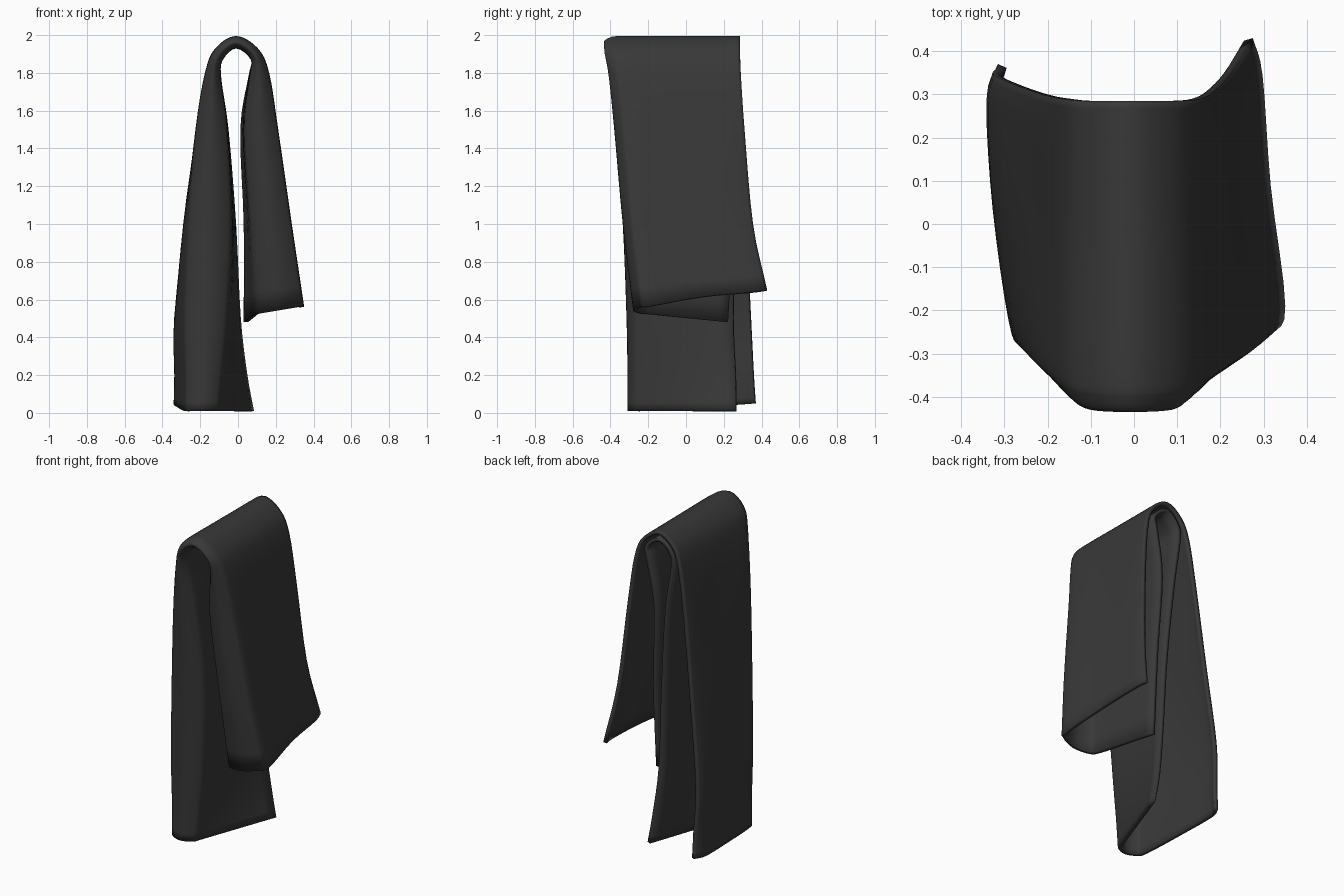
import bpy, bmesh
from mathutils import Vector

if "Cube" in bpy.data.objects:
    bpy.data.objects.remove(bpy.data.objects["Cube"])

# Stations along the towel, from the left hem over the rail to the right hem:
# outer x (back, front), inner x (front, back), outer z, inner z,
# y of the front fold, y of the outer back edge, y of the inner back edge
STATIONS = [
    (-.315, -.285, -.09, .085, .05, .01, -.31, .37, .26),
    (-.318, -.285, -.075, .05, .20, .20, -.31, .36, .26),
    (-.325, -.29, -.05, .015, .50, .50, -.315, .345, .25),
    (-.27, -.27, -.03, -.01, 1.0, 1.0, -.335, .32, .26),
    (-.212, -.225, -.055, -.05, 1.5, 1.5, -.375, .30, .28),
    (-.168, -.175, -.09, -.09, 1.8, 1.78, -.41, .29, .28),
    (-.115, -.12, -.08, -.08, 1.93, 1.87, -.43, .285, .28),
    (-.01, -.01, -.01, -.01, 1.995, 1.93, -.435, .285, .285),
    (.1, .105, .068, .068, 1.93, 1.87, -.43, .285, .28),
    (.155, .165, .06, .055, 1.8, 1.78, -.41, .29, .28),
    (.19, .213, .03, .012, 1.5, 1.5, -.38, .31, .27),
    (.23, .285, .06, .03, 1.0, 1.0, -.335, .355, .25),
    (.275, .35, .085, .03, .65, .48, -.28, .43, .22),
]
HEM_SLOPE = {0: (1, 0), len(STATIONS) - 1: (.5, .24)}
THICKNESS = .022


def section(i):
    """Folded cross-section: outer layer, rounded front fold, inner layer."""
    ob, of, nf, nb, zo, zi, yf, yo, yi = STATIONS[i]
    so, si = HEM_SLOPE.get(i, (0, 0))
    outer_back, inner_back = Vector((ob, yo, zo)), Vector((nb, yi, zi))
    outer_front = Vector((of, yf + .09, zo + (zi - zo) * so))
    inner_front = Vector((nf, yf + .09, zi + (zo - zi) * si))
    # the outer back edge curls slightly inwards
    curl = outer_back.lerp(outer_front, .14)
    curl.x += (-.03 if i < 7 else .02) * max(0, abs(i - 7) - 2) / 5
    mid = outer_back.lerp(outer_front, .55)
    mid.x += (-.02 if i < 4 else 0)
    mid.z += .012 if i == 12 else 0
    pts = [outer_back, curl, mid, outer_front]
    for u, dy in ((.13, .03), (.5, 0), (.87, .03)):
        p = outer_front.lerp(inner_front, u)
        p.y = yf + dy
        pts.append(p)
    return pts + [inner_front, inner_front.lerp(inner_back, .5), inner_back]


def smooth_path(pts, n):
    """Catmull-Rom curve through the points, n steps per span."""
    ext = [2 * pts[0] - pts[1]] + pts + [2 * pts[-1] - pts[-2]]
    out = []
    for a, b, c, d in zip(ext, ext[1:], ext[2:], ext[3:]):
        for k in range(n):
            t = k / n
            out.append(.5 * (2 * b + (c - a) * t + (2 * a - 5 * b + 4 * c - d) * t * t
                             + (3 * b - a - 3 * c + d) * t ** 3))
    return out + [pts[-1]]


# Cloth surface
rows = [smooth_path(section(i), 4) for i in range(len(STATIONS))]
columns = [smooth_path(list(col), 4) for col in zip(*rows)]

bm = bmesh.new()
grid = [[bm.verts.new(p) for p in col] for col in columns]
for c0, c1 in zip(grid, grid[1:]):
    for j in range(len(c0) - 1):
        bm.faces.new((c0[j], c0[j + 1], c1[j + 1], c1[j]))
bm.normal_update()
# Make the outer layer face outwards
top = max(bm.faces, key=lambda f: f.calc_center_median().z)
if top.normal.z < 0:
    bmesh.ops.reverse_faces(bm, faces=bm.faces[:])
mesh = bpy.data.meshes.new("folded_towel")
bm.to_mesh(mesh)
bm.free()
mesh.shade_smooth()
towel = bpy.data.objects.new("folded_towel", mesh)
bpy.context.collection.objects.link(towel)

# Cloth thickness, grown into the fold
solid = towel.modifiers.new("thickness", 'SOLIDIFY')
solid.thickness = THICKNESS
solid.offset = -1

# Dark cloth colour
cloth = bpy.data.materials.new("dark_cloth")
cloth.diffuse_color = (.04, .04, .04, 1)
cloth.use_nodes = True
cloth.node_tree.nodes["Principled BSDF"].inputs["Base Color"].default_value = cloth.diffuse_color
mesh.materials.append(cloth)
